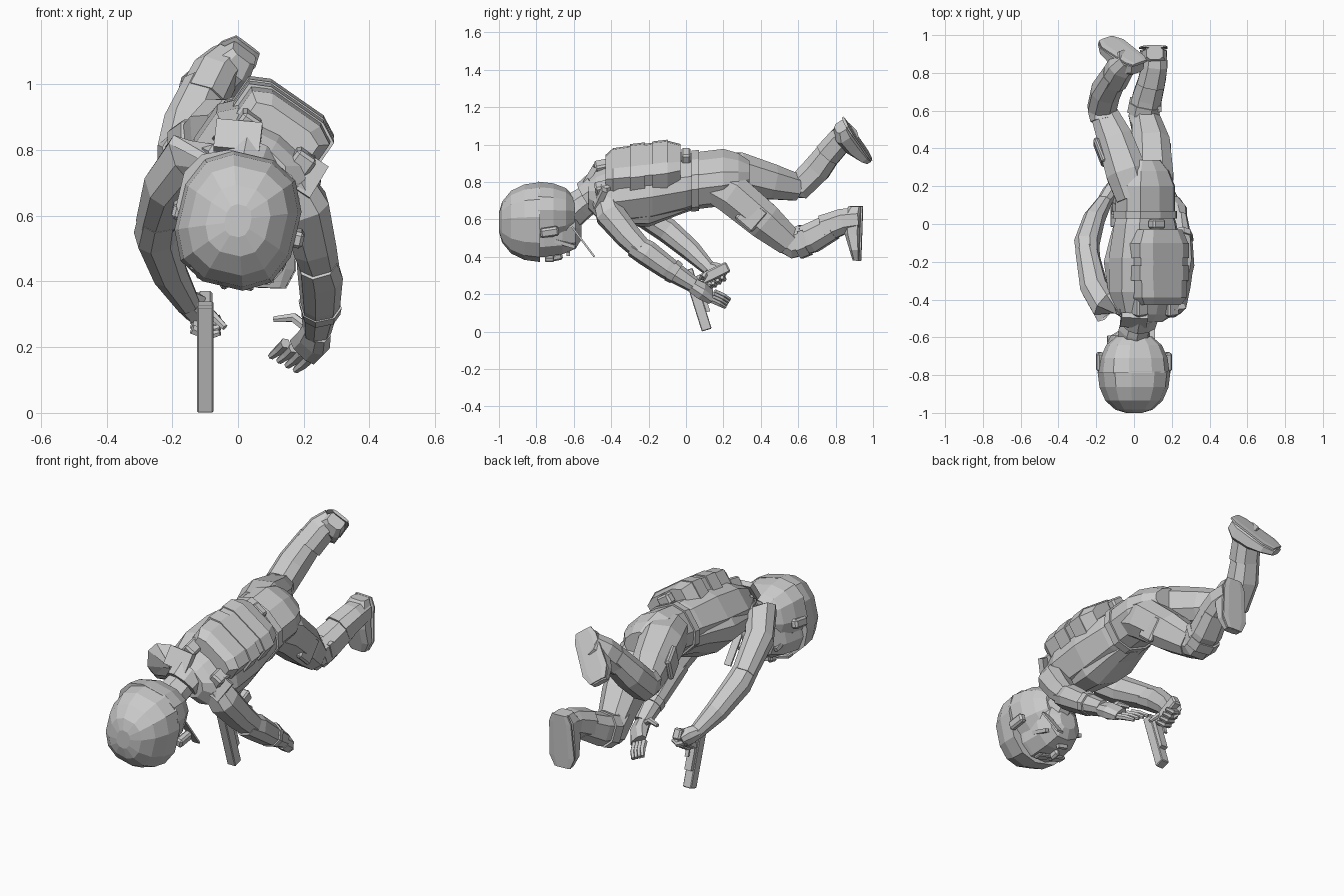
import bpy, bmesh
from math import sin, cos, pi, copysign
from mathutils import Vector as V, Matrix

default_cube = bpy.data.objects.get("Cube")
if default_cube:
    bpy.data.objects.remove(default_cube, do_unlink=True)

tone = (.6, .6, .6, 1)
grey = bpy.data.materials.new("plain grey")
grey.use_nodes = True
grey.diffuse_color = tone
grey.node_tree.nodes["Principled BSDF"].inputs["Base Color"].default_value = tone

# Main directions: torso and head are rolled about the long axis
AHEAD, UP, RIGHTWARD = V((0, 1, 0)), V((0, 0, 1)), V((1, 0, 0))
BACK = V((.57, 0, .82))
ACROSS = AHEAD.cross(BACK)
HEAD_UP = V((.23, 0, .97))
HEAD_SIDE = AHEAD.cross(HEAD_UP)


def finish(name, mesh_builder):
    bmesh.ops.recalc_face_normals(mesh_builder, faces=mesh_builder.faces)
    mesh = bpy.data.meshes.new(name)
    mesh_builder.to_mesh(mesh)
    mesh_builder.free()
    mesh.materials.append(grey)
    part = bpy.data.objects.new(name, mesh)
    bpy.context.collection.objects.link(part)


def loft(name, rings, up, sides=8, power=.8, axis=None):
    """Skin rings of (centre, half width, half depth); depth points along up."""
    builder = bmesh.new()
    centres = [ring[0] for ring in rings]
    last = len(rings) - 1
    loops = []
    for i, (centre, width, depth) in enumerate(rings):
        tangent = axis or centres[min(i + 1, last)] - centres[max(i - 1, 0)]
        across = tangent.cross(up).normalized()
        outward = across.cross(tangent).normalized()
        loop = []
        for k in range(sides):
            angle = (k + .5) * 2 * pi / sides
            c, s = [copysign(abs(t) ** power, t) for t in (cos(angle), sin(angle))]
            loop.append(builder.verts.new(centre + across * c * width + outward * s * depth))
        loops.append(loop)
    for near, far in zip(loops, loops[1:]):
        for k in range(sides):
            after = (k + 1) % sides
            builder.faces.new((near[k], near[after], far[after], far[k]))
    builder.faces.new(loops[0])
    builder.faces.new(loops[-1])
    finish(name, builder)


def tube(name, points, radii, up, sides=8):
    """Round limb section through the points."""
    loft(name, [(V(p), r, r) for p, r in zip(points, radii)], up, sides)


def box(name, centre, size, along=AHEAD, up=UP, bevel=0):
    """Box with size (across, along, up) in the frame of the two directions."""
    forward = V(along).normalized()
    across = forward.cross(V(up)).normalized()
    placement = Matrix((across, forward, across.cross(forward))).transposed().to_4x4()
    placement.translation = V(centre)
    builder = bmesh.new()
    bmesh.ops.create_cube(builder, size=1, matrix=placement @ Matrix.Diagonal((*size, 1)))
    if bevel:
        bmesh.ops.bevel(builder, geom=builder.edges[:], offset=bevel, segments=1, affect='EDGES')
    finish(name, builder)


def on_torso(sideways, y, outward):
    """Point measured from the sloping spine line."""
    return V((.06, y, .8 + .12 * y)) + ACROSS * sideways + BACK * outward


def trunk(name, profile, outward=0, sides=10, power=.75):
    """Trunk section from (y, half width, half depth) rows."""
    rings = [(on_torso(0, y, outward), w, d) for y, w, d in profile]
    loft(name, rings, BACK, sides, power, AHEAD)


# Torso, vest front and pelvis
trunk("torso", [(-.52, .09, .07), (-.48, .16, .1), (-.36, .2, .14),
                (-.18, .2, .15), (0, .17, .13), (.06, .15, .12)])
trunk("vest_front", [(-.42, .13, .08), (-.36, .18, .11), (-.2, .2, .14), (-.04, .16, .1),
                     (.04, .13, .09)], -.05)
trunk("pelvis", [(.04, .16, .13), (.2, .16, .13), (.28, .13, .1), (.34, .08, .06)])
trunk("belt", [(y, .17, .14) for y in (.03, .07)])

# Backpack with raised bands, pouches and straps
trunk("backpack", [(-.43, .12, .05), (-.39, .15, .08), (-.1, .16, .08), (-.03, .13, .06)],
      .13, 8, .55)
for y in (-.3, -.18):
    trunk("backpack_band", [(y, .165, .085), (y + .08, .165, .085)], .13, 8, .55)
box("back_pouch", on_torso(-.03, 0, .15), (.08, .05, .06), up=BACK, bevel=.01)
for side in (-.1, .1):
    box("shoulder_strap", on_torso(side, -.43, .05), (.07, .1, .15), (0, 1, .2), BACK, .01)
box("collar_flap", (0, -.51, .84), (.14, .03, .1), (0, -1, .6), (.1, .4, .9))
box("left_shoulder_flap", (.21, -.46, .72), (.08, .03, .12), (.3, -1, .3), (.5, .2, .8))

# Neck and head, crown towards the front
tube("neck", [(.04, -.44, .76), (0, -.56, .68), (0, -.66, .6)], (.07, .08, .09), BACK)
tube("collar", [(.03, -.47, .75), (.02, -.53, .71)], (.1, .09), BACK, 10)
loft("face", [(V((-.02, y, .54)), r, r) for y, r in
              ((-.56, .05), (-.59, .1), (-.66, .13), (-.76, .145), (-.84, .15))],
     HEAD_UP, 10, axis=AHEAD)
crown, nape = [], []
for step in range(4):
    turn = step * pi / 8
    grow = cos(turn) ** .7
    crown.append((V((0, -.78 - .22 * sin(turn), .585)), .187 * grow, .21 * grow))
    nape.append((V((0, -.79 + .21 * sin(turn), .64)), .186 * grow, .155 * grow))
crown.append((V((0, -1, .585)), .04, .05))
loft("helmet_crown", crown, HEAD_UP, 12, axis=AHEAD)
loft("helmet_nape", nape, HEAD_UP, 12, axis=AHEAD)
for side in (-1, 1):
    ear = V((0, -.73, .575)) + HEAD_SIDE * side * .185
    jaw = V((-.02, -.66, .5)) + HEAD_SIDE * side * .115
    lens = V((-.04, -.73, .4)) + HEAD_SIDE * side * .05
    box("ear_cup", ear, (.04, .1, .05), (0, 1, .15), HEAD_UP, .01)
    box("helmet_strap", jaw, (.02, .14, .02), (0, 1, -.3), HEAD_UP)
    box("goggle_lens", lens, (.08, .05, .02), up=HEAD_UP, bevel=.006)
box("nose", (-.04, -.69, .4), (.03, .06, .04), (0, 1, .2), HEAD_UP, .01)
box("mouth", (-.04, -.63, .42), (.06, .02, .02), up=HEAD_UP)
box("chin_strip", (.09, -.55, .48), (.04, .2, .01), (0, .6, -.8), (0, .8, .6))

# Arms: each forearm starts inside the sleeve of the upper arm
ARM_UP = V((1, 0, .3))
tube("right_upper_arm", [(-.06, -.44, .79), (-.15, -.44, .77), (-.21, -.34, .69), (-.25, -.14, .57)],
     (.06, .085, .075, .06), ARM_UP)
tube("right_forearm", [(-.24, -.2, .6), (-.25, -.1, .54), (-.21, .03, .43), (-.15, .13, .33)],
     (.06, .066, .056, .037), ARM_UP)
tube("left_upper_arm", [(.16, -.43, .7), (.2, -.41, .63), (.23, -.31, .51), (.25, -.24, .44)],
     (.07, .08, .07, .06), ARM_UP)
tube("left_forearm", [(.24, -.28, .46), (.25, -.21, .42), (.25, -.1, .34), (.24, .04, .25)],
     (.06, .068, .06, .042), ARM_UP)
tube("left_cuff", [(.25, -.08, .33), (.25, -.05, .31)], (.064, .06), ARM_UP)


def finger(name, base, middle, tip, spread):
    """Tapered six-sided finger; middle and tip are offsets from the base."""
    tube(name, [base, base + V(middle), base + V(tip)], (.016, .015, .01), spread, 6)


# Left hand open, right hand closed around the grip
loft("left_palm", [(V((.24, .03, .25)), .035, .045), (V((.23, .08, .22)), .04, .055),
                   (V((.2, .13, .19)), .025, .055)], V((1, 0, -1)))
loft("right_palm", [(V((-.16, .12, .34)), .035, .035), (V((-.13, .16, .32)), .04, .05),
                    (V((-.11, .2, .3)), .03, .045)], V((0, 1, 1)))
for i in range(4):
    knuckle = V((.22, .13, .17)) + i * V((-.025, .008, .014))
    finger("left_finger", knuckle, (-.02, .045, -.02), (-.045, .08, -.04), RIGHTWARD)
    knuckle = V((-.14, .12, .255)) + i * V((0, .024, .015))
    finger("right_finger", knuckle, (.05, .01, -.02), (.085, 0, -.01), AHEAD)
finger("left_thumb", V((.22, .05, .25)), (-.05, .02, .04), (-.11, .04, .035), AHEAD)
finger("right_thumb", V((-.13, .13, .32)), (.05, -.03, -.02), (.09, -.05, -.06), AHEAD)

# Pistol, barrel pointing down
MUZZLE, BUTT = V((0, .3, -.95)), V((0, .9, .44))
box("pistol_slide", (-.1, .06, .17), (.05, .34, .055), MUZZLE, BUTT, .004)
box("pistol_frame", (-.1, .085, .2), (.04, .2, .03), MUZZLE, BUTT)
box("pistol_grip", (-.1, .15, .31), (.046, .17, .06), BUTT, -MUZZLE, .008)
box("trigger_guard", (-.1, .125, .22), (.02, .07, .01), MUZZLE, BUTT)

# Legs: thigh, shin and boot shaft
KNEE_UP = V((0, -1, 1))
tube("right_thigh", [(0, .14, .86), (-.04, .27, .85), (-.1, .45, .8), (-.16, .59, .77)],
     (.1, .115, .1, .075), UP)
tube("right_shin", [(-.16, .55, .79), (-.17, .61, .78), (-.15, .7, .87), (-.1, .79, .99)],
     (.07, .08, .08, .068), KNEE_UP)
tube("right_boot_shaft", [(-.11, .76, .95), (-.07, .83, 1.03), (-.03, .87, 1.07)],
     (.075, .072, .062), KNEE_UP)
tube("left_thigh", [(.1, .12, .8), (.1, .24, .74), (.09, .42, .59), (.06, .55, .48)],
     (.1, .115, .105, .08), V((0, 1, 1)))
tube("left_shin", [(.06, .5, .51), (.05, .57, .47), (.07, .67, .5), (.1, .78, .56)],
     (.075, .084, .084, .074), UP)
tube("left_boot_shaft", [(.09, .74, .55), (.11, .84, .59), (.11, .92, .6)],
     (.078, .072, .066), UP)


def boot(name, heel, toe, shin):
    """Boot lofted from heel to toe on a flat, slightly wider sole."""
    heel, toe, shin = V(heel), V(toe), V(shin).normalized()
    upper, sole = [], []
    for part, width, height in ((0, .045, .035), (.15, .065, .05), (.5, .07, .045),
                                (.8, .075, .03), (1, .045, .02)):
        spot = heel.lerp(toe, part)
        upper.append((spot - shin * height, width, height))
        sole.append((spot, width + .004, .008))
    loft(name, upper, shin, 8, .6, toe - heel)
    loft(name + "_sole", sole, shin, 8, .6, toe - heel)


boot("right_foot", (.03, .85, 1.12), (-.15, .98, .94), (.3, .64, .7))
boot("left_foot", (.11, .94, .67), (.1, .93, .38), AHEAD)

# Leg pockets and knee pad
box("left_thigh_pocket", (.18, .35, .62), (.14, .12, .03), (0, .75, -.65), RIGHTWARD, .01)
box("right_thigh_pocket", (-.18, .38, .82), (.12, .14, .03), (-.35, .9, -.25), -RIGHTWARD, .01)
tube("left_knee_pad", [(.05, .59, .47), (.06, .64, .49)], (.09, .09), UP)
box("left_knee_buckle", (.13, .62, .5), (.08, .03, .03), (0, 1, .3), RIGHTWARD)
